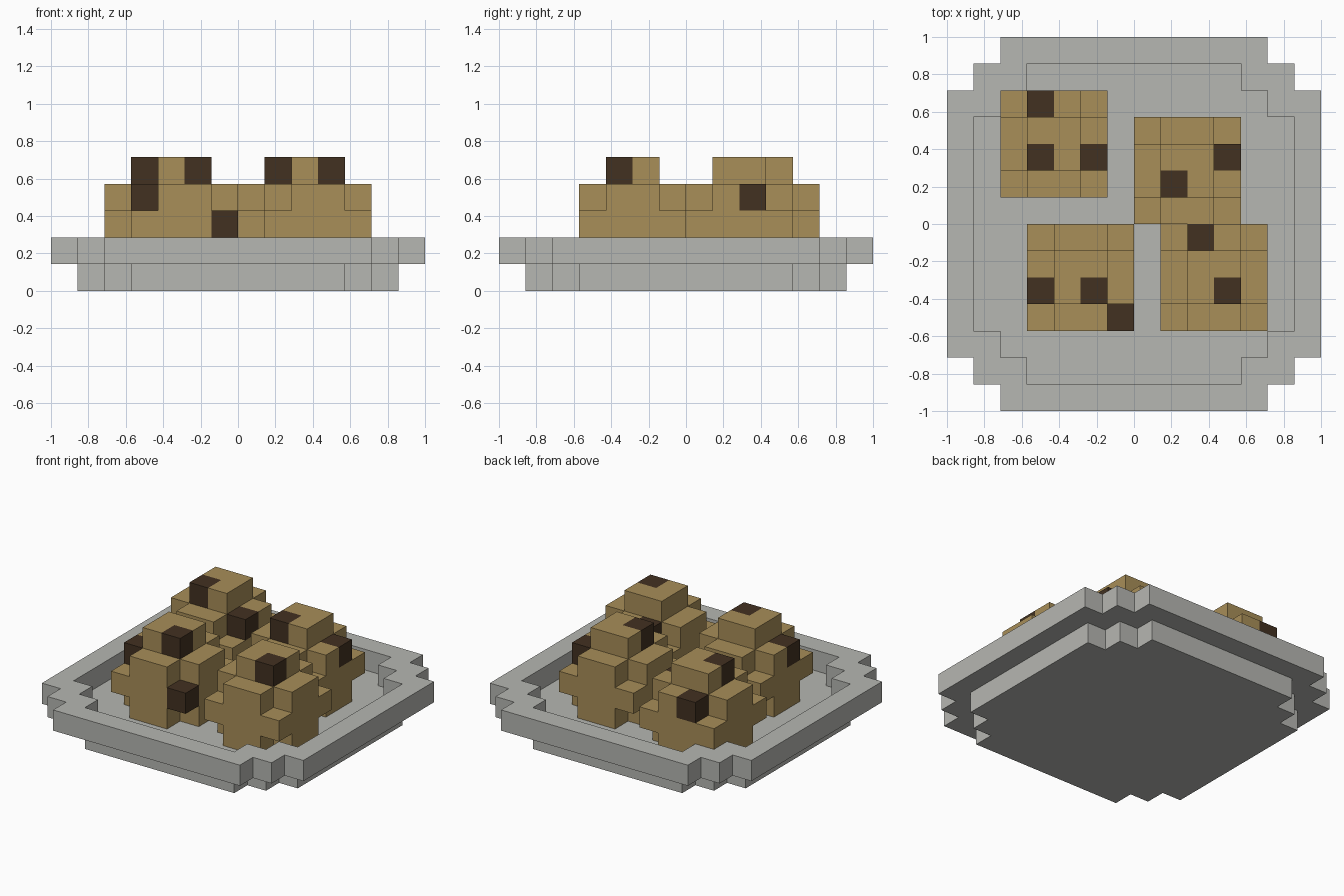
import bpy, bmesh, math
from mathutils import Vector

cube = bpy.data.objects.get("Cube")
if cube:
    bpy.data.objects.remove(cube, do_unlink=True)

U = 1 / 7  # size of one block


def material(name, rgb):
    lin = [((c / 255 + 0.055) / 1.055) ** 2.4 for c in rgb] + [1]
    m = bpy.data.materials.new(name)
    m.use_nodes = True
    m.diffuse_color = lin
    bsdf = m.node_tree.nodes["Principled BSDF"]
    bsdf.inputs["Base Color"].default_value = lin
    bsdf.inputs["Roughness"].default_value = 0.9
    return m


GREY = material("plate grey", (182, 183, 178))
DOUGH = material("cookie dough", (168, 142, 88))
CHIP = material("dark chocolate", (66, 49, 33))

DIRECTIONS = [Vector(d) for d in
              ((1, 0, 0), (-1, 0, 0), (0, 1, 0), (0, -1, 0), (0, 0, 1), (0, 0, -1))]


def blocks(name, cells, mats, origin=(0, 0, 0)):
    """Build the outer skin of a set of unit blocks; cells maps position to material slot."""
    bm = bmesh.new()
    for cell, slot in cells.items():
        centre = Vector(cell) + Vector((0.5, 0.5, 0.5))
        for d in DIRECTIONS:
            if tuple(int(a + b) for a, b in zip(cell, d)) in cells:
                continue
            u = Vector((d.y, d.z, d.x)) / 2
            v = d.cross(u)
            mid = centre + d / 2
            face = bm.faces.new([bm.verts.new((mid + p) * U)
                                 for p in (-u - v, u - v, u + v, v - u)])
            face.material_index = slot
    bmesh.ops.remove_doubles(bm, verts=bm.verts[:], dist=0.001)
    bmesh.ops.dissolve_limit(bm, angle_limit=math.radians(1), verts=bm.verts[:],
                             edges=bm.edges[:], delimit={'MATERIAL'})
    mesh = bpy.data.meshes.new(name)
    bm.to_mesh(mesh)
    bm.free()
    for m in mats:
        mesh.materials.append(m)
    ob = bpy.data.objects.new(name, mesh)
    ob.location = Vector(origin) * U
    bpy.context.collection.objects.link(ob)
    return ob


def disc(radius, z):
    """Stepped round layer: the corners drop away in three single steps."""
    cells = {}
    for x in range(-radius, radius):
        for y in range(-radius, radius):
            ax, ay = (abs(c + 0.5) + 0.5 for c in (x, y))
            if ax + ay <= 2 * radius - 2:
                cells[x, y, z] = 0
    return cells


# Plate: flat base with a wider raised rim around it
base = disc(6, 0)
rim = {c: 0 for c in disc(7, 1) if (c[0], c[1], 0) not in base}
blocks("plate_base", base, [GREY])
blocks("plate_rim", rim, [GREY])


def cookie(name, x, y, chips):
    """Rounded 4 x 4 x 4 lump: cross, full square, cross, then a 2 x 2 cap."""
    most_outer_sides = (1, 2, 1, 0)
    cells = {}
    for k, limit in enumerate(most_outer_sides):
        for i in range(4):
            for j in range(4):
                if (i in (0, 3)) + (j in (0, 3)) <= limit:
                    cells[i, j, k] = int((i, j, k) in chips)
    blocks(name, cells, [DOUGH, CHIP], (x, y, 1))


# Cookies with their chocolate chips
cookie("cookie_front_right", -4, -4, {(0, 1, 2), (2, 1, 3), (3, 0, 1)})
cookie("cookie_front_left", 1, -4, {(2, 1, 3), (1, 3, 2)})
cookie("cookie_back_right", -5, 1, {(1, 1, 3), (1, 3, 2), (3, 1, 2)})
cookie("cookie_back_left", 0, 0, {(1, 1, 3), (3, 2, 2)})
